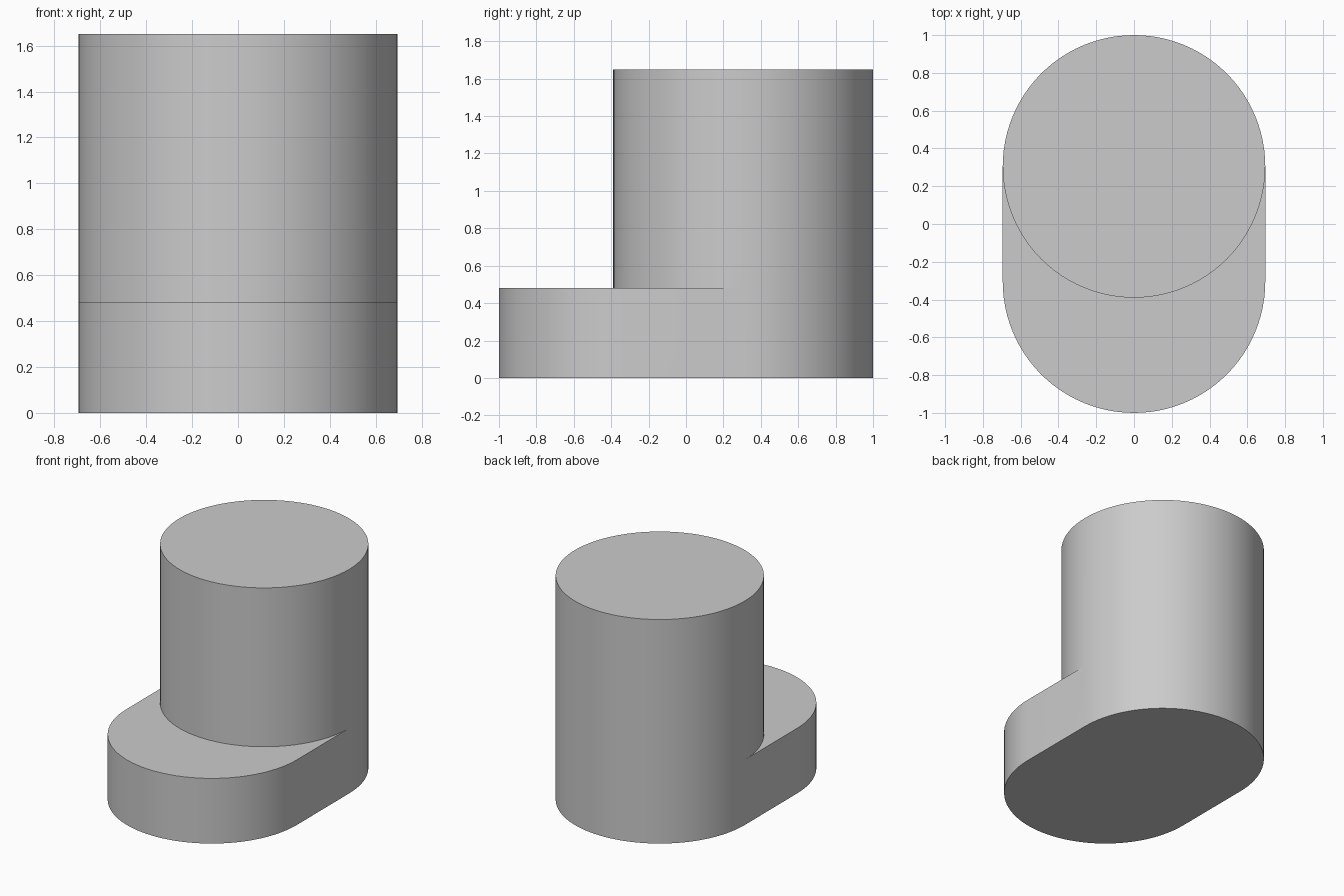
import bpy, bmesh
from math import pi, cos, sin, radians

default = bpy.data.objects.get("Cube")
if default:
    bpy.data.objects.remove(default, do_unlink=True)

RADIUS, OFFSET = 0.695, 0.305      # end radius, distance of arc centres from origin
BASE_TOP, COLUMN_TOP = 0.48, 1.65
HALF = 48                          # segments per half circle

grey = bpy.data.materials.new("plain grey")
grey.use_nodes = True
colour = (0.6, 0.6, 0.6, 1)
grey.diffuse_color = colour
grey.node_tree.nodes["Principled BSDF"].inputs["Base Color"].default_value = colour

bm = bmesh.new()


def half_circle(y, z, start):
    """Vertices of a half circle, counter-clockwise from the start angle."""
    angles = [start + pi * i / HALF for i in range(HALF + 1)]
    return [bm.verts.new((RADIUS * cos(a), y + RADIUS * sin(a), z)) for a in angles]


def wall(lower, upper):
    """Closed strip of quads between two rings."""
    for i in range(len(lower)):
        j = (i + 1) % len(lower)
        bm.faces.new((lower[i], lower[j], upper[j], upper[i]))


# Rounded base: bottom and side wall
bottom = half_circle(-OFFSET, 0, pi) + half_circle(OFFSET, 0, 0)
base_front = half_circle(-OFFSET, BASE_TOP, pi)
base_back = half_circle(OFFSET, BASE_TOP, 0)
bm.faces.new(bottom[::-1])
wall(bottom, base_front + base_back)

# Column foot shares the back arc of the base
foot_front = half_circle(OFFSET, BASE_TOP, pi)
for spare in (foot_front.pop(0), foot_front.pop()):
    bm.verts.remove(spare)

# Crescent ledge in front of the column
bm.faces.new(base_front + [base_back[0]] + foot_front[::-1] + [base_back[-1]])

# Column wall and top
rim = half_circle(OFFSET, COLUMN_TOP, 0)
rim_front = half_circle(OFFSET, COLUMN_TOP, pi)
for spare in (rim_front.pop(0), rim_front.pop()):
    bm.verts.remove(spare)
rim += rim_front
wall(base_back + foot_front, rim)
bm.faces.new(rim)

mesh = bpy.data.meshes.new("base_with_column")
bm.to_mesh(mesh)
bm.free()
mesh.materials.append(grey)
mesh.shade_smooth()
mesh.set_sharp_from_angle(angle=radians(30))
bpy.context.collection.objects.link(bpy.data.objects.new("base_with_column", mesh))
